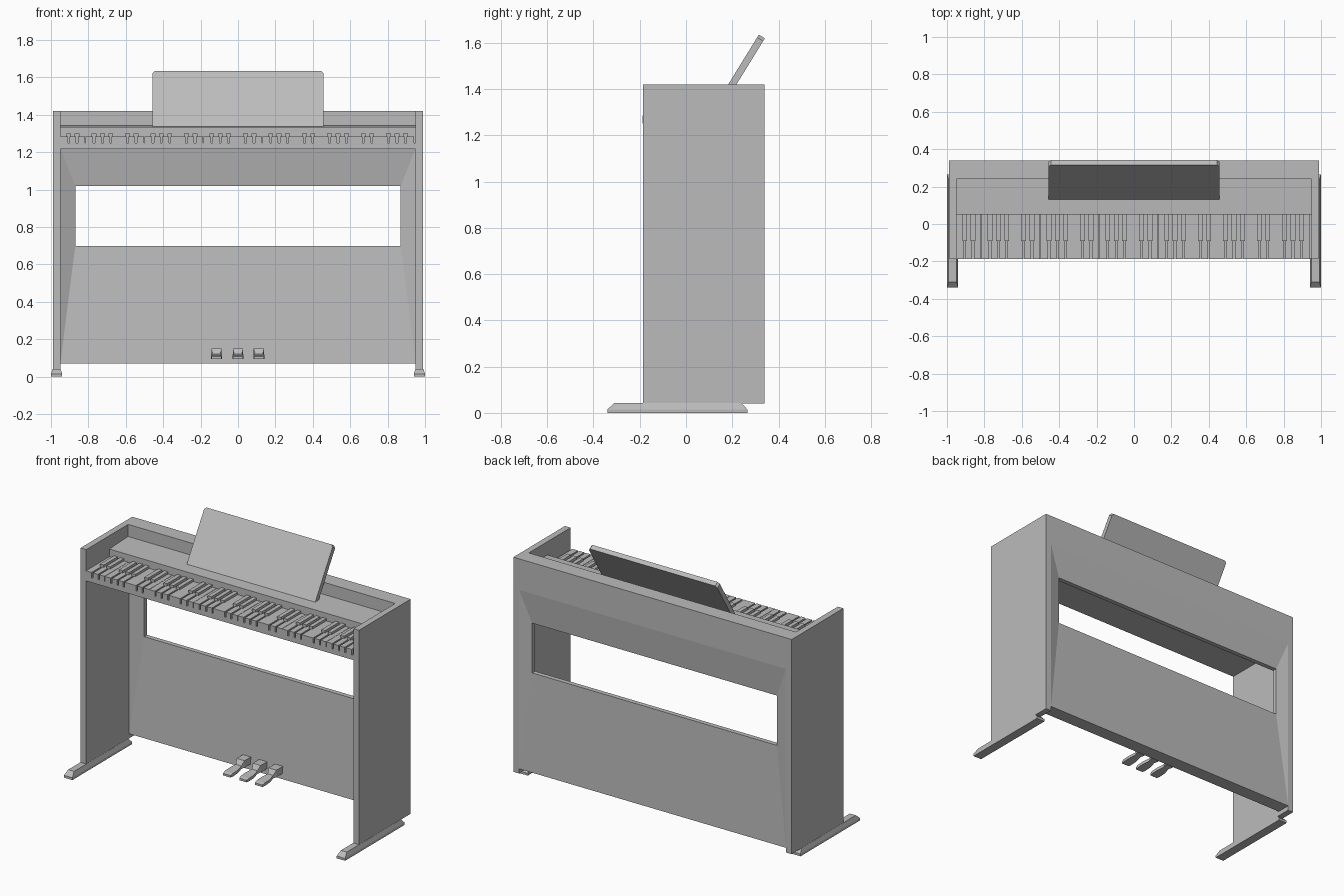
import bpy, bmesh
from mathutils import Vector

if "Cube" in bpy.data.objects:
    bpy.data.objects.remove(bpy.data.objects["Cube"], do_unlink=True)

grey = bpy.data.materials.new("plain_grey")
grey.use_nodes = True
tone = (0.5, 0.5, 0.5, 1)
grey.diffuse_color = tone
grey.node_tree.nodes["Principled BSDF"].inputs["Base Color"].default_value = tone


def finish(name, bm):
    bmesh.ops.recalc_face_normals(bm, faces=bm.faces)
    mesh = bpy.data.meshes.new(name)
    bm.to_mesh(mesh)
    bm.free()
    mesh.materials.append(grey)
    obj = bpy.data.objects.new(name, mesh)
    bpy.context.collection.objects.link(obj)
    return obj


def add_box(bm, x, y, z):
    """Box from (min, max) pairs."""
    v = [bm.verts.new((a, b, c)) for a in x for b in y for c in z]
    for f in ((0, 1, 3, 2), (4, 5, 7, 6), (0, 1, 5, 4),
              (2, 3, 7, 6), (0, 2, 6, 4), (1, 3, 7, 5)):
        bm.faces.new([v[i] for i in f])


def box(name, x, y, z):
    bm = bmesh.new()
    add_box(bm, x, y, z)
    return finish(name, bm)


def loft(name, loops):
    """Skin matching loops of points and cap both ends."""
    bm = bmesh.new()
    rings = [[bm.verts.new(p) for p in loop] for loop in loops]
    n = len(rings[0])
    for a, b in zip(rings, rings[1:]):
        for i in range(n):
            j = (i + 1) % n
            bm.faces.new((a[i], a[j], b[j], b[i]))
    bm.faces.new(rings[0])
    bm.faces.new(rings[-1])
    return finish(name, bm)


INNER, OUTER, FRONT, BACK = 0.95, 0.99, -0.185, 0.34

# Side panels and splayed feet
for side, s in (("left", 1), ("right", -1)):
    box(side + "_panel", sorted((s * INNER, s * OUTER)), (FRONT, BACK), (0.04, 1.42))

    def foot_ring(half, y0, y1, z, c=s * 0.97):
        return [(c - half, y0, z), (c + half, y0, z), (c + half, y1, z), (c - half, y1, z)]
    loft(side + "_foot", [foot_ring(0.03, -0.34, 0.265, 0),
                          foot_ring(0.03, -0.34, 0.265, 0.015),
                          foot_ring(0.021, -0.31, 0.24, 0.042)])

# Back panel: rectangular ring funnelling in to the open window
def rect(x, z0, z1, y):
    return [(-x, y, z0), (x, y, z0), (x, y, z1), (-x, y, z1)]

bm = bmesh.new()
rings = [[bm.verts.new(p) for p in r] for r in (
    rect(INNER, 0.07, 1.22, 0.25), rect(0.87, 0.70, 1.02, 0.29),
    rect(0.87, 0.70, 1.02, 0.32), rect(INNER, 0.07, 1.22, BACK))]
for k in range(4):
    a, b = rings[k], rings[(k + 1) % 4]
    for i in range(4):
        j = (i + 1) % 4
        bm.faces.new((a[i], a[j], b[j], b[i]))
finish("back_panel", bm)

# Upper back rail, key bed and control deck
box("back_rail", (-INNER, INNER), (0.24, BACK), (1.22, 1.42))
box("key_bed", (-INNER, INNER), (FRONT, 0.25), (1.218, 1.25))
loft("control_deck", [[(x, 0.05, 1.25), (x, 0.05, 1.334), (x, 0.24, 1.342), (x, 0.24, 1.25)]
                      for x in (-INNER, INNER)])

# Keyboard: six octaves of wide keys with raised narrow keys over the gaps
KEY, START, GAP = 0.045, -0.95, 0.005
wide, narrow = bmesh.new(), bmesh.new()
raised = (0, 1, 3, 4, 5)
for k in range(42):
    x0, note = START + k * KEY, k % 7
    x1 = x0 + KEY
    lo = x0 + (GAP if (note - 1) % 7 in raised else 0)
    hi = x1 - (GAP if note in raised else 0.002 if note == 2 else 0)
    add_box(wide, (lo, hi), (-0.188, 0.05), (1.25, 1.285))
    if note in raised:
        add_box(narrow, (x1 - 0.013, x1 + 0.013), (-0.09, 0.05), (1.25, 1.3))
finish("wide_keys", wide)
finish("narrow_keys", narrow)

# Leaning music rest with softened upper corners
lean = Vector((0, 0.185, 0.3))
thick = Vector((0, 0.026, -0.016))
outline = [(-0.457, 0), (0.457, 0), (0.457, 0.96), (0.445, 1), (-0.445, 1), (-0.457, 0.96)]
face = [Vector((x, 0.13, 1.335)) + lean * t for x, t in outline]
loft("music_rest", [face, [p + thick for p in face]])

# Pedals: flared toe, narrow neck, raised heel block
for name, x in (("soft", -0.115), ("middle", 0), ("sustain", 0.112)):
    sections = ((0.05, 0.026, 0.095, 0.108), (0.07, 0.03, 0.095, 0.114),
                (0.12, 0.03, 0.098, 0.117), (0.17, 0.02, 0.103, 0.122),
                (0.19, 0.028, 0.105, 0.15), (0.26, 0.028, 0.105, 0.15))
    loft(name + "_pedal", [[(x - w, y, lo), (x + w, y, lo), (x + w, y, hi), (x - w, y, hi)]
                           for y, w, lo, hi in sections])
